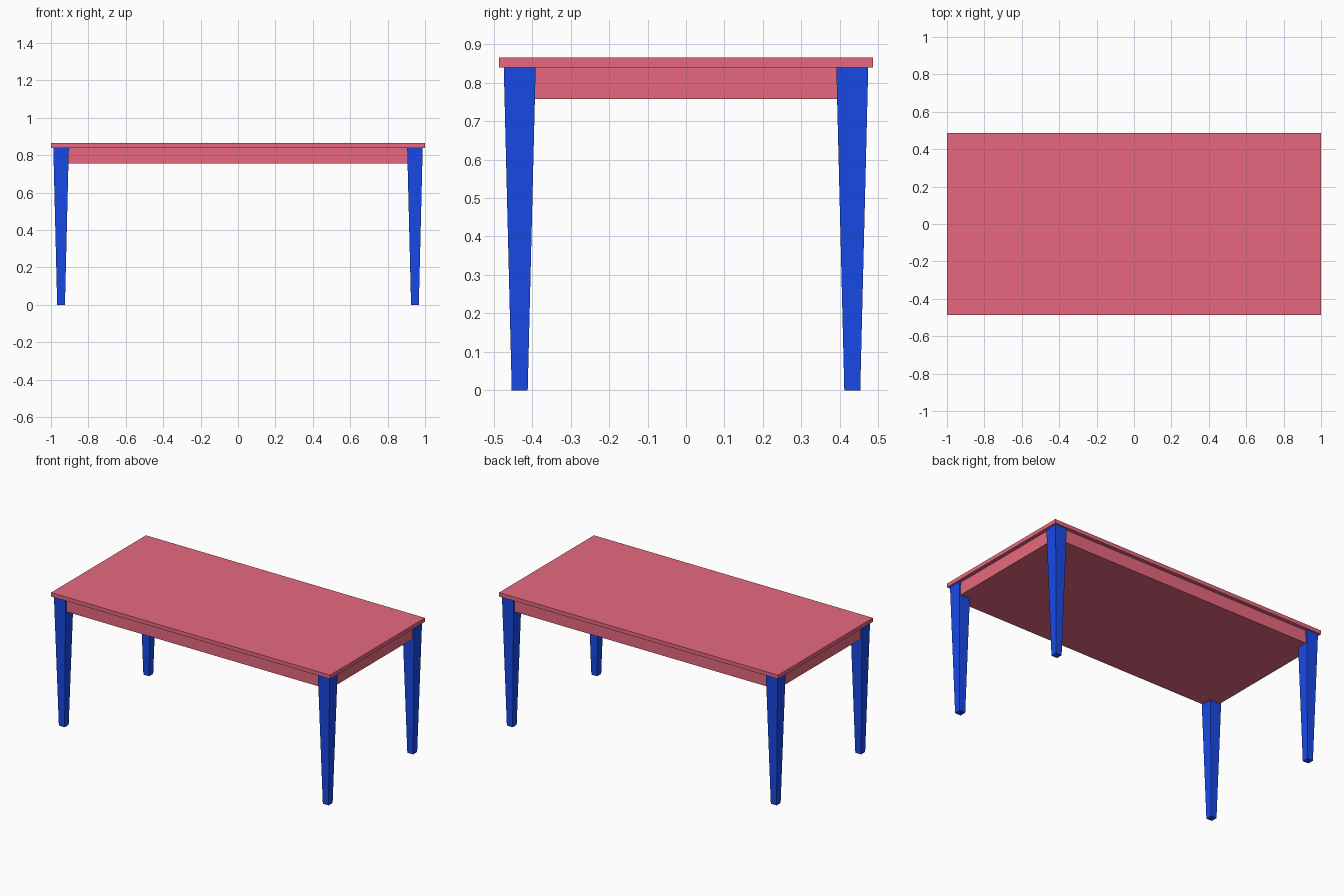
import bpy
import bmesh

if "Cube" in bpy.data.objects:
    bpy.data.objects.remove(bpy.data.objects["Cube"])


def material(name, rgb):
    m = bpy.data.materials.new(name)
    m.diffuse_color = (*rgb, 1.0)
    m.use_nodes = True
    m.node_tree.nodes["Principled BSDF"].inputs["Base Color"].default_value = m.diffuse_color
    return m


rose = material("rose_paint", (0.80, 0.141, 0.212))
blue = material("blue_paint", (0.0097, 0.0685, 0.80))


def tapered_box(name, mat, centre, top_half, z0, z1, taper=1.0):
    """Box between z0 and z1; its bottom face is scaled by taper."""
    bm = bmesh.new()
    bmesh.ops.create_cube(bm, size=2.0)
    for v in bm.verts:
        low = v.co.z < 0
        s = taper if low else 1.0
        v.co = (v.co.x * top_half[0] * s, v.co.y * top_half[1] * s,
                z0 if low else z1)
    mesh = bpy.data.meshes.new(name)
    bm.to_mesh(mesh)
    bm.free()
    mesh.materials.append(mat)
    ob = bpy.data.objects.new(name, mesh)
    ob.location = (centre[0], centre[1], 0)
    bpy.context.collection.objects.link(ob)
    return ob


UNDERSIDE = 0.84

# Thin overhanging top
tapered_box("table_top", rose, (0, 0), (1.0, 0.486), UNDERSIDE, 0.865)

# Solid apron block, set slightly behind the outer leg faces
tapered_box("apron", rose, (0, 0), (0.976, 0.462), 0.757, UNDERSIDE)

# Four square legs, narrowing to the floor
for x_name, sx in (("left", -1), ("right", 1)):
    for y_name, sy in (("front", -1), ("back", 1)):
        tapered_box(f"{y_name}_{x_name}_leg", blue, (sx * 0.946, sy * 0.4325),
                    (0.0415, 0.0415), 0.0, UNDERSIDE, taper=0.5)
